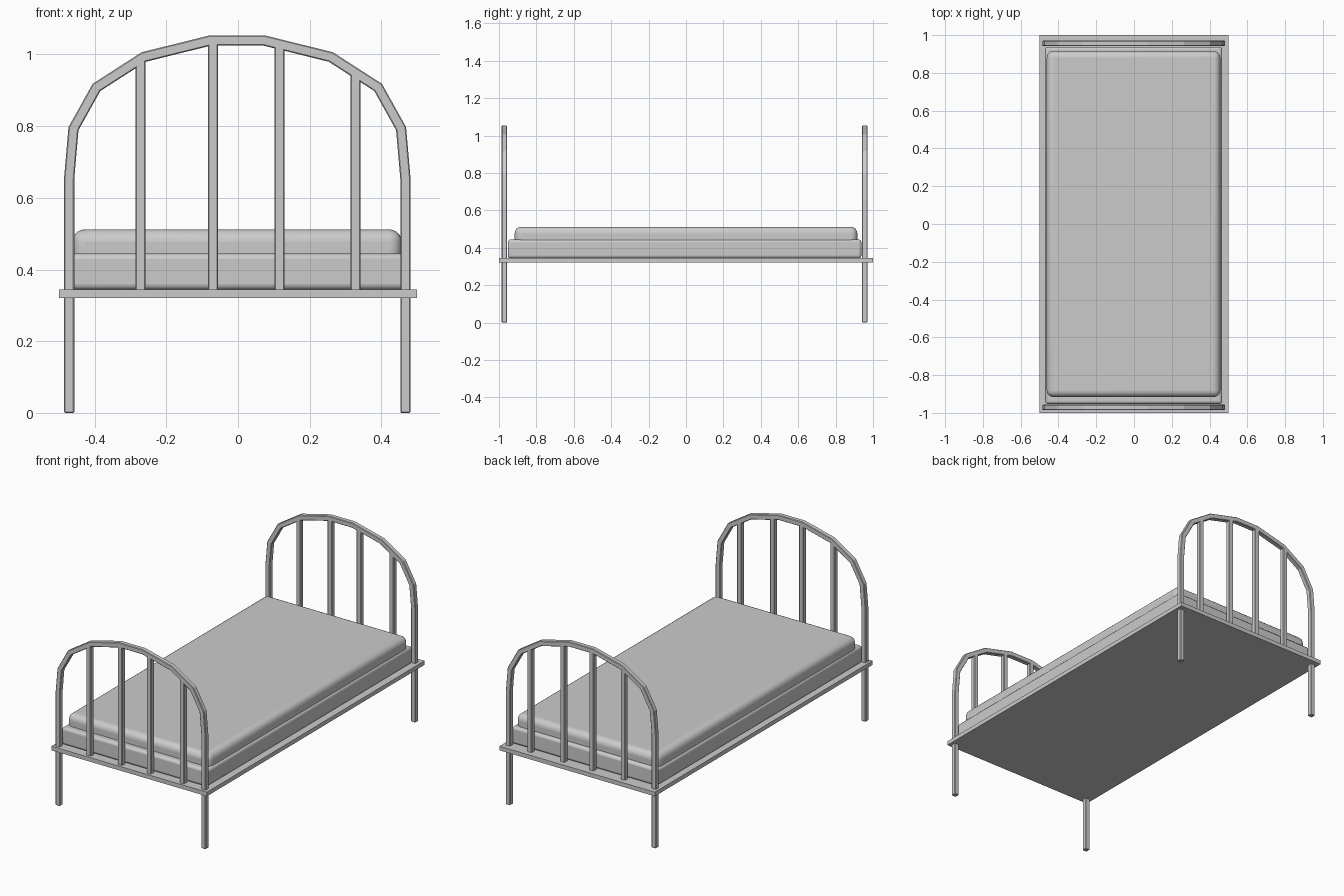
import bpy
from mathutils import Vector

old = bpy.data.objects.get("Cube")
if old:
    bpy.data.objects.remove(old, do_unlink=True)

# One grey for the whole bed
grey = bpy.data.materials.new("plain grey")
grey.use_nodes = True
GREY = (0.6, 0.6, 0.6, 1)
grey.diffuse_color = GREY
grey.node_tree.nodes["Principled BSDF"].inputs["Base Color"].default_value = GREY


def finish(obj, bevel, segments):
    """Colour an object and round its edges."""
    obj.data.materials.append(grey)
    if bevel:
        mod = obj.modifiers.new("rounded edges", "BEVEL")
        mod.width = bevel
        mod.segments = segments
        mod.limit_method = "ANGLE"
        mod.angle_limit = 1.0
    return obj


def box(name, low, high, bevel=0, segments=1, smooth=False):
    low, high = Vector(low), Vector(high)
    bpy.ops.mesh.primitive_cube_add(size=1, location=(low + high) / 2)
    obj = bpy.context.object
    obj.name = name
    obj.scale = high - low
    bpy.ops.object.transform_apply(location=False, rotation=False, scale=True)
    finish(obj, bevel, segments)
    if smooth:
        bpy.ops.object.shade_smooth_by_angle(angle=0.7)
    return obj


def sweep(name, points, y, r):
    """Square tube along an x-z path, mitred at every bend."""
    path = [Vector((x, 0, z)) for x, z in points]
    verts, faces = [], []
    last = len(path) - 1
    for i, p in enumerate(path):
        before = (p - path[max(i - 1, 0)]).normalized()
        after = (path[min(i + 1, last)] - p).normalized()
        along = (before + after).normalized()
        side = Vector((-along.z, 0, along.x))
        ref = after if i < last else before
        side *= r / max(along.dot(ref), 0.5)
        depth = Vector((0, r, 0))
        verts += [p + side + depth, p + side - depth,
                  p - side - depth, p - side + depth]
    for i in range(last):
        a = 4 * i
        for k in range(4):
            n = (k + 1) % 4
            faces.append((a + k, a + n, a + 4 + n, a + 4 + k))
    end = 4 * last
    faces += [(3, 2, 1, 0), (end, end + 1, end + 2, end + 3)]
    mesh = bpy.data.meshes.new(name)
    mesh.from_pydata(verts, [], faces)
    obj = bpy.data.objects.new(name, mesh)
    obj.location.y = y
    bpy.context.collection.objects.link(obj)
    return finish(obj, 0.003, 1)


# Base board and the two layers of bedding
box("base_board", (-0.5, -1, 0.32), (0.5, 1, 0.344))
box("lower_mattress", (-0.47, -0.953, 0.344), (0.467, 0.938, 0.444), 0.015, 3, True)
box("upper_mattress", (-0.462, -0.916, 0.40), (0.457, 0.916, 0.512), 0.035, 5, True)

# Arched tube frames with upright bars at both ends
R = 0.0143
CX = -0.002
half = [(0.469, 0), (0.469, 0.655), (0.457, 0.793),
        (0.393, 0.908), (0.261, 0.993), (0.075, 1.039)]
arch = [(CX - x, z) for x, z in half] + [(CX + x, z) for x, z in reversed(half)]


def arch_height(x):
    for (x0, z0), (x1, z1) in zip(arch, arch[1:]):
        if x0 < x <= x1:
            return z0 + (z1 - z0) * (x - x0) / (x1 - x0)


for end, y in (("foot", -0.971), ("head", 0.956)):
    sweep(end + "_arch_frame", arch, y, R)
    for i, x in enumerate((-0.272, -0.070, 0.116, 0.328)):
        box(f"{end}_bar_{i + 1}", (x - R, y - R, 0.335),
            (x + R, y + R, arch_height(x)), 0.003)
